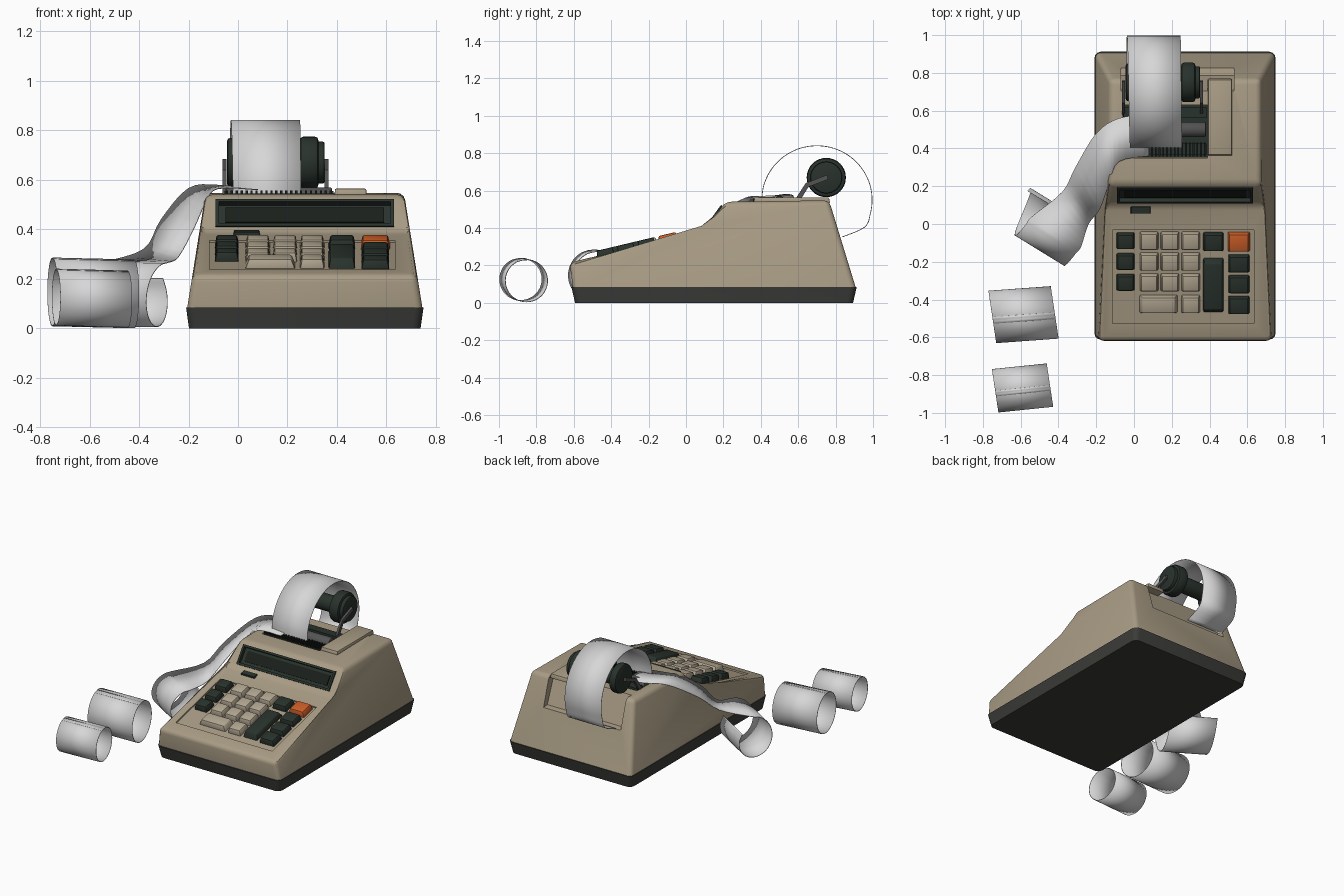
import bpy, bmesh, math
from mathutils import Vector, Matrix

if "Cube" in bpy.data.objects:
    bpy.data.objects.remove(bpy.data.objects["Cube"])


def material(name, r, g, b):
    m = bpy.data.materials.new(name)
    m.use_nodes = True
    m.diffuse_color = (r, g, b, 1)
    bsdf = m.node_tree.nodes["Principled BSDF"]
    bsdf.inputs["Base Color"].default_value = (r, g, b, 1)
    bsdf.inputs["Roughness"].default_value = 0.7
    return m


BEIGE = material("beige plastic", 0.40, 0.335, 0.235)
KEY = material("key beige", 0.45, 0.385, 0.285)
DARK = material("dark green plastic", 0.022, 0.032, 0.025)
BASE = material("charcoal base", 0.045, 0.045, 0.041)
BLACK = material("black glass", 0.01, 0.014, 0.011)
GREY = material("grey platen", 0.085, 0.088, 0.085)
ORANGE = material("orange key", 0.60, 0.11, 0.02)
PAPER = material("white paper", 0.68, 0.68, 0.68)


def finish(name, bm, mat, smooth=35):
    bmesh.ops.recalc_face_normals(bm, faces=bm.faces)
    me = bpy.data.meshes.new(name)
    bm.to_mesh(me)
    bm.free()
    ob = bpy.data.objects.new(name, me)
    bpy.context.collection.objects.link(ob)
    if mat:
        me.materials.append(mat)
    if smooth:
        shade(ob, smooth)
    return ob


def shade(ob, angle):
    bpy.ops.object.select_all(action='DESELECT')
    ob.select_set(True)
    bpy.context.view_layer.objects.active = ob
    bpy.ops.object.shade_smooth_by_angle(angle=math.radians(angle))


def box(name, loc, size, mat, tilt=0, taper=1, bevel=0):
    """Box turned about x; taper shrinks its top."""
    bm = bmesh.new()
    bmesh.ops.create_cube(bm, size=1)
    for v in bm.verts:
        k = taper if v.co.z > 0 else 1
        v.co = Vector((v.co.x * size[0] * k, v.co.y * size[1] * k, v.co.z * size[2]))
    if bevel:
        bmesh.ops.bevel(bm, geom=bm.edges[:], offset=bevel, segments=2, affect='EDGES', profile=0.5)
    bmesh.ops.transform(bm, matrix=Matrix.Translation(loc) @ Matrix.Rotation(tilt, 4, 'X'), verts=bm.verts)
    return finish(name, bm, mat, 35 if bevel else 0)


def prism(profile, left, right):
    """Side profile of (y, z) spanned between two x functions of z."""
    bm = bmesh.new()
    a = [bm.verts.new((left(z), y, z)) for y, z in profile]
    b = [bm.verts.new((right(z), y, z)) for y, z in profile]
    bm.faces.new(a)
    bm.faces.new(b[::-1])
    n = len(profile)
    for i in range(n):
        j = (i + 1) % n
        bm.faces.new((a[i], b[i], b[j], a[j]))
    return bm


def cylinder(name, x0, x1, y, z, r, mat, bevel=0.008):
    bm = bmesh.new()
    bmesh.ops.create_cone(bm, cap_ends=True, segments=32, radius1=r, radius2=r, depth=x1 - x0)
    rims = [e for e in bm.edges if abs(e.verts[0].co.z - e.verts[1].co.z) < 1e-5]
    bmesh.ops.bevel(bm, geom=rims, offset=bevel, segments=2, affect='EDGES', profile=0.5)
    m = Matrix.Translation(((x0 + x1) / 2, y, z)) @ Matrix.Rotation(math.pi / 2, 4, 'Y')
    bmesh.ops.transform(bm, matrix=m, verts=bm.verts)
    return finish(name, bm, mat)


# Housing: wedge profile whose sides lean inwards
MID = 0.27
half = lambda z: 0.475 - 0.16 * (z - 0.085)
profile = [(-0.605, 0.08), (-0.622, 0.215), (0.10, 0.387), (0.21, 0.54), (0.765, 0.548), (0.908, 0.08)]
bm = prism(profile, lambda z: MID - half(z), lambda z: MID + half(z))
edges = [e for e in bm.edges if max(v.co.z for v in e.verts) > 0.1]
bmesh.ops.bevel(bm, geom=edges, offset=0.028, segments=3, affect='EDGES', profile=0.5)
housing = finish("housing", bm, BEIGE, 0)


def cut(cutter):
    mod = housing.modifiers.new("cut", 'BOOLEAN')
    mod.operation, mod.solver, mod.object = 'DIFFERENCE', 'EXACT', cutter
    bpy.context.view_layer.objects.active = housing
    bpy.ops.object.modifier_apply(modifier=mod.name)
    bpy.data.objects.remove(cutter)


PAD = math.atan2(0.172, 0.722)
WIN = math.atan2(0.153, 0.11)


def on_pad(x, y, lift):
    base = Vector((x, y, 0.387 + (y - 0.1) * math.tan(PAD)))
    return base + lift * Vector((0, -math.sin(PAD), math.cos(PAD)))


def on_window(x, lift, along=0):
    base = Vector((x, 0.155, 0.4635)) + along * Vector((0, math.cos(WIN), math.sin(WIN)))
    return base + lift * Vector((0, -math.sin(WIN), math.cos(WIN)))


cut(box("pad_cutter", on_pad(0.26, -0.28, 0.02), (0.75, 0.51, 0.06), None, PAD))
cut(box("window_cutter", on_window(MID, 0.02), (0.72, 0.135, 0.09), None, WIN))
cut(box("well_cutter", (0.165, 0.49, 0.56), (0.45, 0.28, 0.14), None))
back = prism([(0.70, 0.62), (0.70, 0.56), (0.785, 0.35), (0.98, 0.33), (0.98, 0.62)],
             lambda z: -0.07, lambda z: 0.53)
cut(finish("back_cutter", back, None, 0))
shade(housing, 30)

# Base tray
bm = bmesh.new()
bmesh.ops.create_cube(bm, size=1)
for v in bm.verts:
    k = 1 if v.co.z > 0 else 0.975
    v.co = Vector((MID + v.co.x * 0.96 * k, 0.15 + v.co.y * 1.525 * k, 0.0425 + v.co.z * 0.085))
bmesh.ops.bevel(bm, geom=[e for e in bm.edges if abs(e.verts[0].co.z - e.verts[1].co.z) > 0.05],
                offset=0.035, segments=3, affect='EDGES', profile=0.5)
finish("base_tray", bm, BASE, 30)

# Display window
box("display_lining", on_window(MID, -0.02), (0.718, 0.134, 0.008), DARK, WIN)
box("display_glass", on_window(MID, -0.012), (0.64, 0.07, 0.008), BLACK, WIN)
for side, along in (("upper", 0.06), ("lower", -0.06)):
    box(side + "_display_frame", on_window(MID, -0.006, along), (0.72, 0.014, 0.03), DARK, WIN)
for side, x in (("left", 0.623), ("right", -0.083)):
    box(side + "_display_frame", on_window(x, -0.006), (0.014, 0.134, 0.03), DARK, WIN)
box("slide_switch", on_pad(0.035, 0.075, 0.003), (0.11, 0.04, 0.018), DARK, PAD, 0.9)


# Keys
def key(name, x, y, w, d, mat):
    box(name, on_pad(x, y, 0.007), (w, d, 0.042), mat, PAD, 0.84, 0.007)


ROWS = (-0.09, -0.2, -0.31, -0.425)
for r, y in enumerate(ROWS):
    if r < 3:
        key("function_key", -0.045, y, 0.098, 0.092, DARK)
        key("number_key", 0.08, y, 0.1, 0.1, KEY)
        key("number_key", 0.19, y, 0.1, 0.1, KEY)
        key("operator_key", 0.555, y - 0.12, 0.115, 0.1, DARK)
    key("number_key", 0.30, y, 0.1, 0.1, KEY)
key("wide_zero_key", 0.13, ROWS[3], 0.205, 0.1, KEY)
key("upper_function_key", 0.42, -0.095, 0.11, 0.105, DARK)
key("tall_total_key", 0.42, -0.325, 0.11, 0.3, DARK)
key("clear_key", 0.555, -0.095, 0.12, 0.11, ORANGE)

# Printer well, platen, tear comb and cover plate
box("well_floor", (0.165, 0.49, 0.498), (0.448, 0.278, 0.012), DARK)
cylinder("platen", -0.05, 0.38, 0.5, 0.53, 0.04, GREY)
box("platen_guard", (0.165, 0.59, 0.53), (0.44, 0.06, 0.05), DARK)
box("comb_bar", (0.165, 0.395, 0.525), (0.44, 0.06, 0.04), DARK)
for i in range(22):
    box("comb_tooth", (-0.045 + i * 0.02, 0.395, 0.55), (0.009, 0.075, 0.014), BLACK)
box("cover_plate", (0.455, 0.565, 0.549), (0.13, 0.41, 0.03), BEIGE, 0, 0.97, 0.005)

# Spool with end discs and support arms
cylinder("spool_core", -0.04, 0.34, 0.75, 0.67, 0.055, DARK)
cylinder("left_spool_disc", 0.25, 0.325, 0.75, 0.67, 0.105, DARK, 0.015)
cylinder("left_spool_cap", 0.31, 0.35, 0.75, 0.67, 0.085, DARK)
cylinder("right_spool_disc", -0.045, 0.01, 0.75, 0.67, 0.1, DARK, 0.015)
for side, x in (("left", 0.358), ("right", -0.055)):
    arm = prism([(0.575, 0.54), (0.605, 0.54), (0.655, 0.62), (0.76, 0.66), (0.755, 0.685), (0.64, 0.64)],
                lambda z: x - 0.008, lambda z: x + 0.008)
    finish(side + "_spool_arm", arm, GREY, 0)


# Paper strips: rows of edge pairs, smoothed along their length
def strip(name, rows, steps=4):
    rows = [(Vector(a), Vector(b)) for a, b in rows]

    def spline(i, t, s):
        p = [rows[max(0, min(len(rows) - 1, i + k))][s] for k in (-1, 0, 1, 2)]
        return 0.5 * (2 * p[1] + (p[2] - p[0]) * t + (2 * p[0] - 5 * p[1] + 4 * p[2] - p[3]) * t ** 2
                      + (3 * p[1] - p[0] - 3 * p[2] + p[3]) * t ** 3)

    bm = bmesh.new()
    last = None
    for j in range((len(rows) - 1) * steps + 1):
        i = min(j // steps, len(rows) - 2)
        t = j / steps - i
        pair = [bm.verts.new(spline(i, t, s)) for s in (0, 1)]
        if last:
            bm.faces.new((last[0], last[1], pair[1], pair[0]))
        last = pair
    ob = finish(name, bm, PAPER, 60)
    mod = ob.modifiers.new("thickness", 'SOLIDIFY')
    mod.thickness, mod.offset = 0.004, 0
    return ob


def curl(start, end, forward, across, radius, turn, count=14):
    """Coil around an axis that may drift from start to end."""
    out = []
    for i in range(count + 1):
        k = i / count
        t = math.radians(turn) * k
        c = Vector(start).lerp(Vector(end), k) + radius * (math.sin(t) * Vector(forward) + Vector((0, 0, math.cos(t))))
        out.append((c - Vector(across), c + Vector(across)))
    return out


arch = []
for i in range(15):
    t = math.radians(183 - 213 * i / 14)
    y, z = 0.70 + 0.295 * math.cos(t), 0.55 + 0.29 * math.sin(t)
    arch.append(((-0.02 - 0.02 * i / 14, y, z), (0.255 - 0.01 * i / 14, y, z)))
arch.append(((-0.04, 0.835, 0.352), (0.245, 0.835, 0.352)))
strip("paper_arch", arch)

ribbon = [((0.08, 0.58, 0.56), (0.08, 0.36, 0.56)),
          ((-0.08, 0.56, 0.578), (-0.08, 0.33, 0.565)),
          ((-0.2, 0.48, 0.565), (-0.13, 0.22, 0.51)),
          ((-0.31, 0.30, 0.44), (-0.18, 0.08, 0.40)),
          ((-0.38, 0.17, 0.32), (-0.24, 0.0, 0.29))]
ribbon += curl((-0.41, -0.04, 0.137), (-0.49, 0.0, 0.137), (-0.5, -0.86, 0), (0.13, -0.08, 0), 0.13, 300)
strip("paper_ribbon", ribbon)
strip("large_paper_curl", curl((-0.585, -0.48, 0.143), (-0.585, -0.48, 0.143), (0.15, -1, 0),
                               (0.165, 0.012, -0.004), 0.137, 375))
strip("small_paper_curl", curl((-0.59, -0.868, 0.122), (-0.59, -0.868, 0.122), (0.15, -1, 0),
                               (0.145, 0.015, -0.004), 0.113, 375))
